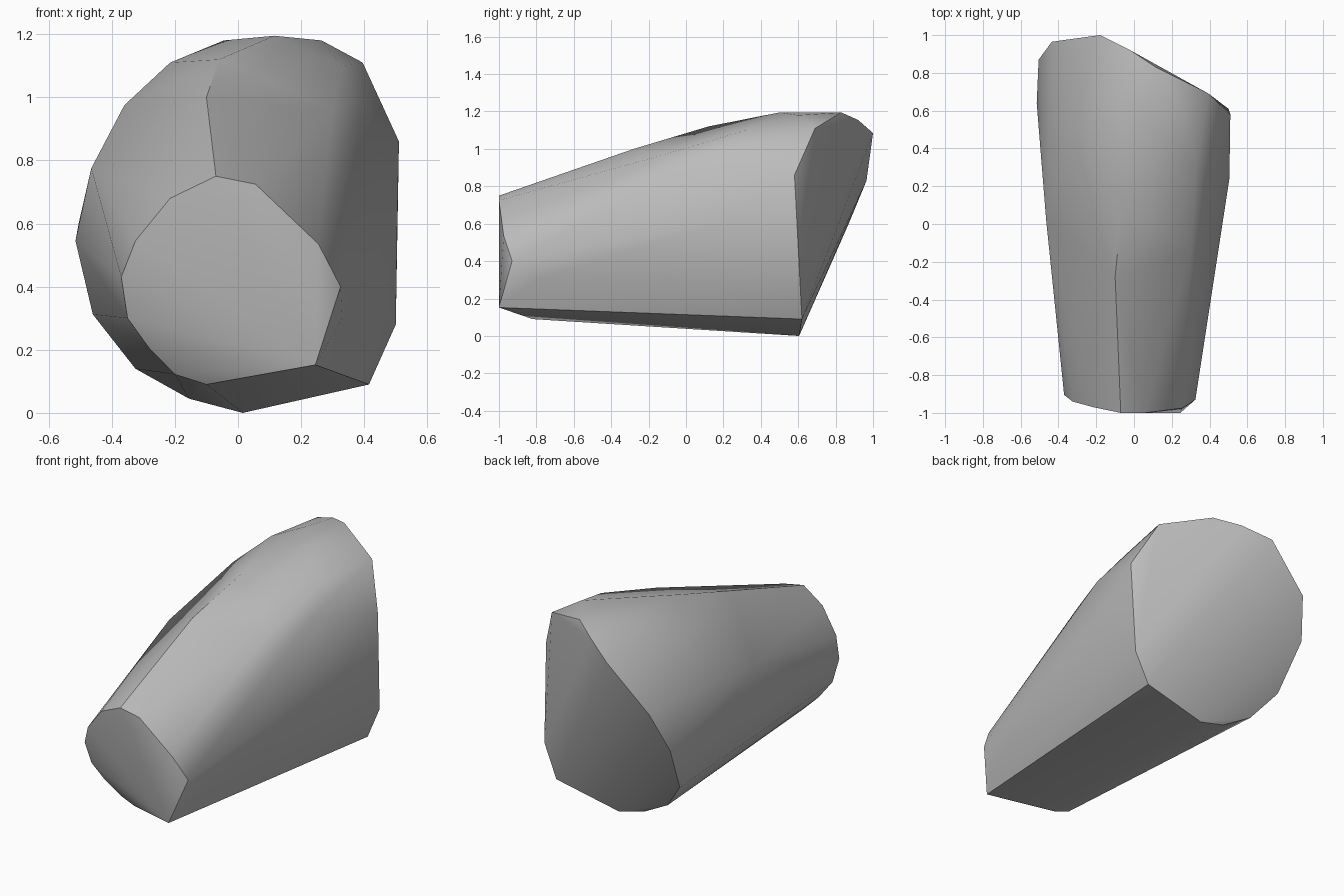
import bpy
import bmesh
import math

# Remove only the default cube
default_cube = bpy.data.objects.get("Cube")
if default_cube:
    bpy.data.objects.remove(default_cube, do_unlink=True)


def make_material(name, level):
    """One flat grey, shown in the viewport and in a render."""
    material = bpy.data.materials.new(name)
    material.use_nodes = True
    colour = (level, level, level, 1)
    material.diffuse_color = colour
    shader = material.node_tree.nodes["Principled BSDF"]
    shader.inputs["Base Color"].default_value = colour
    return material


def make_convex_solid(name, outlines, material):
    """Wrap a tight convex skin around several cross-section outlines."""
    mesh = bpy.data.meshes.new(name)
    bm = bmesh.new()
    for outline in outlines:
        for point in outline:
            bm.verts.new(point)

    # Skin the outlines and drop whatever lies inside the skin
    result = bmesh.ops.convex_hull(bm, input=bm.verts[:])
    unused = set(result["geom_interior"]) | set(result["geom_unused"])
    loose = [item for item in unused if isinstance(item, bmesh.types.BMVert)]
    bmesh.ops.delete(bm, geom=loose, context="VERTS")
    bmesh.ops.recalc_face_normals(bm, faces=bm.faces[:])
    bm.to_mesh(mesh)
    bm.free()

    mesh.materials.append(material)
    solid = bpy.data.objects.new(name, mesh)
    bpy.context.collection.objects.link(solid)
    return solid


# Small front end, tilted so that its lower rim sits further back
front_rim = [
    (-.07, -1, .75), (.055, -1, .725), (.255, -.975, .535),
    (.325, -.93, .4), (.33, -.8, .3), (.245, -1, .152),
    (-.1, -.82, .09), (-.2, -.81, .122), (-.28, -.84, .203),
    (-.35, -.87, .3), (-.37, -.905, .43), (-.325, -.94, .545),
    (-.215, -.97, .68),
]

# Bulge of the body between the two ends
body_bulge = [
    (-.1, -.28, 1), (-.06, .12, 1.12), (.115, .5, 1.195),
    (-.045, .7, 1.18), (-.215, .62, 1.11), (-.36, .47, .975),
    (-.465, .02, .775), (-.515, .64, .545), (.505, .24, .62),
    (.265, .6, 1.18), (.33, .32, 1.1), (.39, .14, .98), (.3, -.15, .96),
]

# Large back end, cut off at a slant
back_rim = [
    (.115, .83, 1.195), (.395, .69, 1.11), (.51, .58, .86),
    (.5, .61, .28), (.415, .62, .09), (.015, .605, 0),
    (-.155, .6, .045), (-.325, .635, .14), (-.46, .715, .312),
    (-.505, .87, .6), (-.435, .965, .83), (-.18, 1, 1.085),
    (-.02, .92, 1.155),
]

stone_grey = make_material("stone grey", .5)
body = make_convex_solid(
    "tapered_body", [front_rim, body_bulge, back_rim], stone_grey)

# Smooth body with crisp rims
bpy.ops.object.select_all(action="DESELECT")
body.select_set(True)
bpy.context.view_layer.objects.active = body
bpy.ops.object.shade_smooth_by_angle(angle=math.radians(33))
